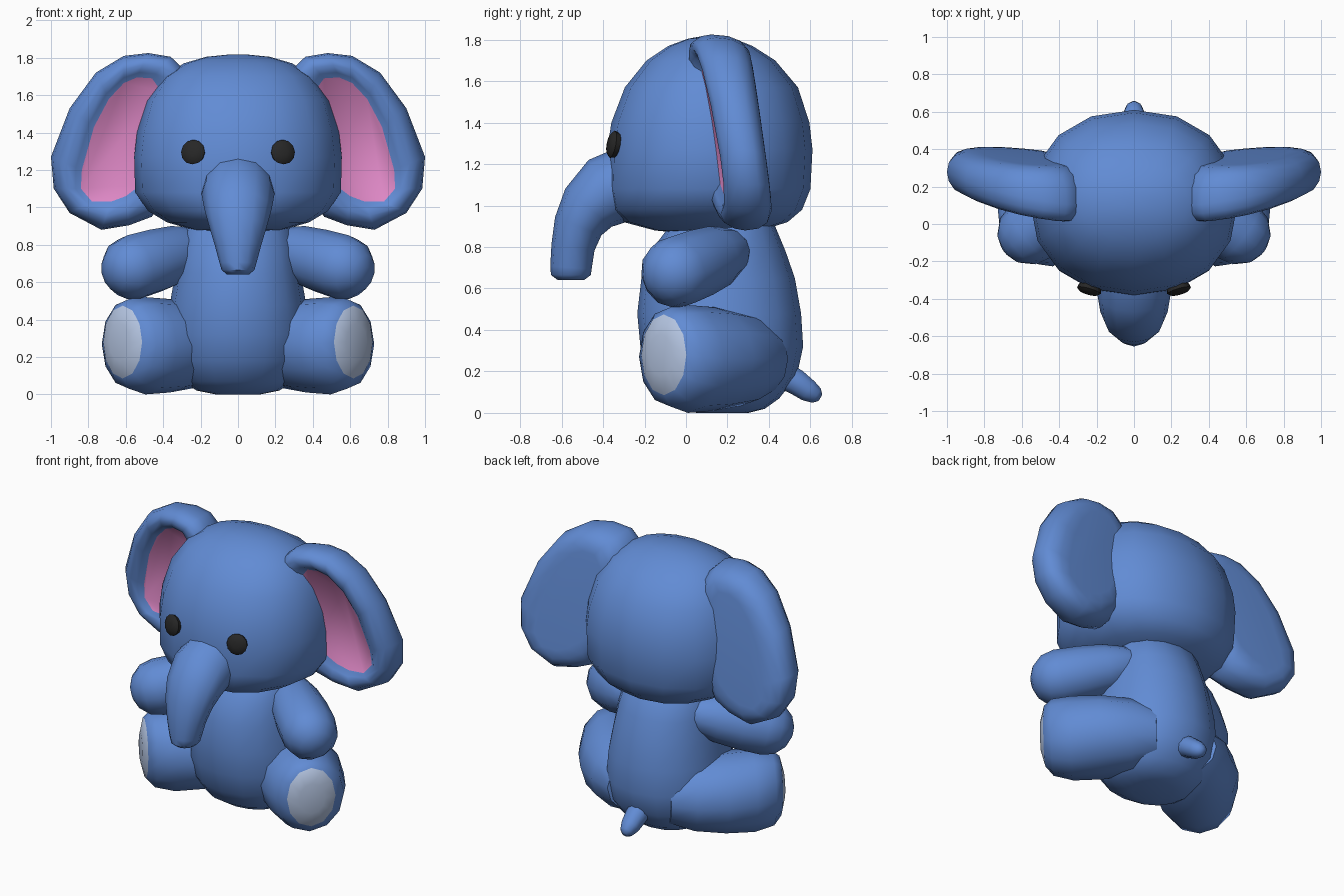
import bpy, bmesh, math
from mathutils import Vector as V


def material(name, rgb):
    m = bpy.data.materials.new(name)
    m.diffuse_color = (*rgb, 1)
    return m


BLUE = material("blue plush", (0.12, 0.26, 0.66))
PINK = material("pink lining", (0.73, 0.245, 0.56))
GREY = material("pale foot pad", (0.46, 0.56, 0.76))
BLACK = material("eye black", (0.02, 0.02, 0.02))


def loft(name, rings, mats, side=1, angle=45, end_bands=0):
    """Skin rings of points; the last cap and bands take the last material."""
    bm = bmesh.new()
    loops = [[bm.verts.new((p[0] * side, p[1], p[2])) for p in r] for r in rings]
    n = len(loops[0])
    last = len(mats) - 1
    for k, (a, b) in enumerate(zip(loops, loops[1:])):
        for i in range(n):
            j = (i + 1) % n
            f = bm.faces.new((a[i], a[j], b[j], b[i]))
            f.material_index = last if k >= len(loops) - 1 - end_bands else 0
    bm.faces.new(loops[0])
    bm.faces.new(loops[-1]).material_index = last
    bmesh.ops.recalc_face_normals(bm, faces=bm.faces)
    me = bpy.data.meshes.new(name)
    bm.to_mesh(me)
    bm.free()
    for m in mats:
        me.materials.append(m)
    me.shade_smooth()
    me.set_sharp_from_angle(angle=math.radians(angle))
    ob = bpy.data.objects.new(name, me)
    bpy.context.collection.objects.link(ob)
    return ob


def ring(c, u, v, n=16, p=1.0):
    """Superellipse ring around c with half axes u and v."""
    pts = []
    for i in range(n):
        a = math.tau * i / n
        cs, sn = math.cos(a), math.sin(a)
        pts.append(V(c) + V(u) * math.copysign(abs(cs) ** p, cs)
                   + V(v) * math.copysign(abs(sn) ** p, sn))
    return pts


def stack(name, rows, p):
    """Horizontal rings from (z, half width, front y, back y)."""
    loft(name, [ring((0, (f + b) / 2, z), (w, 0, 0), (0, (b - f) / 2, 0), 16, p)
                for z, w, f, b in rows], [BLUE])


def bend(name, rows, n):
    """Tube in the x = 0 plane from (y, z, half width, half depth)."""
    rings = []
    for i, (y, z, w, h) in enumerate(rows):
        a, b = rows[max(i - 1, 0)], rows[min(i + 1, len(rows) - 1)]
        t = V((0, b[0] - a[0], b[1] - a[1])).normalized()
        rings.append(ring((0, y, z), (w, 0, 0), V((0, -t.z, t.y)) * h, n))
    loft(name, rings, [BLUE])


def limb(name, c, d, rows, mats, side, end_bands=0, n=12):
    """Straight tube along d from (distance, half width, half height, lift)."""
    d = V(d).normalized()
    w = V((0, 0, 1)).cross(d).normalized()
    up = d.cross(w)
    loft(name, [ring(V(c) + d * t + V((0, 0, lift)), w * a, up * b, n)
                for t, a, b, lift in rows], mats, side, 45, end_bands)


# head and body
stack("head", [
    (0.865, 0.10, 0.00, 0.22), (0.88, 0.24, -0.15, 0.36), (0.92, 0.38, -0.30, 0.49),
    (0.98, 0.48, -0.365, 0.56), (1.08, 0.55, -0.385, 0.60), (1.27, 0.555, -0.38, 0.61),
    (1.40, 0.54, -0.36, 0.595), (1.57, 0.49, -0.295, 0.54), (1.70, 0.40, -0.19, 0.43),
    (1.77, 0.29, -0.085, 0.32), (1.805, 0.17, 0.01, 0.23), (1.817, 0.05, 0.08, 0.16)], 0.92)
stack("body", [
    (0.0, 0.12, 0.05, 0.30), (0.02, 0.22, -0.02, 0.38), (0.07, 0.30, -0.10, 0.45),
    (0.18, 0.36, -0.18, 0.535), (0.32, 0.375, -0.22, 0.565), (0.48, 0.365, -0.235, 0.555),
    (0.65, 0.335, -0.215, 0.525), (0.78, 0.315, -0.17, 0.48), (0.90, 0.28, -0.08, 0.43),
    (0.97, 0.22, 0.0, 0.36)], 0.95)

# trunk and tail
bend("trunk", [
    (-0.27, 1.11, 0.19, 0.18), (-0.38, 1.07, 0.195, 0.175), (-0.47, 0.99, 0.18, 0.145),
    (-0.52, 0.90, 0.155, 0.12), (-0.545, 0.80, 0.125, 0.105), (-0.555, 0.70, 0.098, 0.10),
    (-0.555, 0.665, 0.088, 0.096), (-0.555, 0.642, 0.06, 0.065)], 12)
bend("tail", [
    (0.45, 0.19, 0.07, 0.07), (0.53, 0.15, 0.07, 0.065), (0.59, 0.107, 0.06, 0.057),
    (0.63, 0.083, 0.042, 0.042), (0.648, 0.072, 0.018, 0.018)], 10)

# ear outlines in front view: outer rim and lining edge
RIM = [(0.48, 1.825), (0.61, 1.81), (0.76, 1.72), (0.90, 1.53), (1.0, 1.27),
       (0.985, 1.10), (0.90, 0.97), (0.73, 0.88), (0.58, 0.905), (0.46, 0.95),
       (0.37, 1.10), (0.31, 1.30), (0.28, 1.55), (0.28, 1.73), (0.36, 1.805)]
LINING = [(0.54, 1.695), (0.61, 1.665), (0.69, 1.58), (0.77, 1.43), (0.835, 1.20),
          (0.84, 1.10), (0.78, 1.03), (0.68, 1.03), (0.60, 1.06), (0.52, 1.12),
          (0.48, 1.20), (0.44, 1.35), (0.41, 1.50), (0.41, 1.62), (0.46, 1.69)]


def ear_ring(mix, off):
    """Blend rim to lining on the tilted ear plane, thicker behind near the head."""
    pts = []
    for a, b in zip(RIM, LINING):
        x, z = (a[k] + (b[k] - a[k]) * mix for k in (0, 1))
        grow = 1 + 1.2 * (1 - x) if off > 0 else 1
        pts.append((x, 0.278 + 0.165 * x - 0.129 * z + off * grow, z))
    return pts


EAR = [(1.0, 0.108), (0.6, 0.105), (0.25, 0.085), (0.06, 0.05), (0, 0.0), (0.06, -0.05),
       (0.25, -0.092), (0.5, -0.105), (0.8, -0.09), (1.0, -0.06)]

for side, tag in ((1, "right"), (-1, "left")):
    loft(tag + "_ear", [ear_ring(*r) for r in EAR], [BLUE, PINK], side, 75)
    # leg with domed foot pad
    limb(tag + "_leg", (0.625, -0.115, 0.26), (0.72, -0.69, 0), [
        (-0.70, 0.17, 0.17, 0.0), (-0.55, 0.24, 0.225, 0.0), (-0.36, 0.27, 0.25, 0.0),
        (-0.18, 0.245, 0.26, 0.0), (-0.06, 0.212, 0.24, 0.01), (-0.012, 0.15, 0.195, 0.02),
        (0.012, 0.08, 0.10, 0.02)], [BLUE, GREY], side, 1)
    # arm with rounded hand
    limb(tag + "_arm", (0.56, -0.045, 0.68), (0.77, -0.59, -0.23), [
        (-0.50, 0.08, 0.08, 0), (-0.42, 0.125, 0.12, 0), (-0.30, 0.155, 0.155, 0),
        (-0.15, 0.172, 0.17, 0), (0.0, 0.175, 0.175, 0), (0.08, 0.155, 0.155, 0),
        (0.14, 0.10, 0.10, 0), (0.165, 0.04, 0.04, 0)], [BLUE], side)
    # eye
    limb(tag + "_eye", (0.24, -0.352, 1.295), (0.27, -0.95, 0.18), [
        (-0.02, 0.06, 0.06, 0), (0.004, 0.066, 0.067, 0), (0.018, 0.05, 0.05, 0),
        (0.024, 0.02, 0.02, 0)], [BLACK], side)
